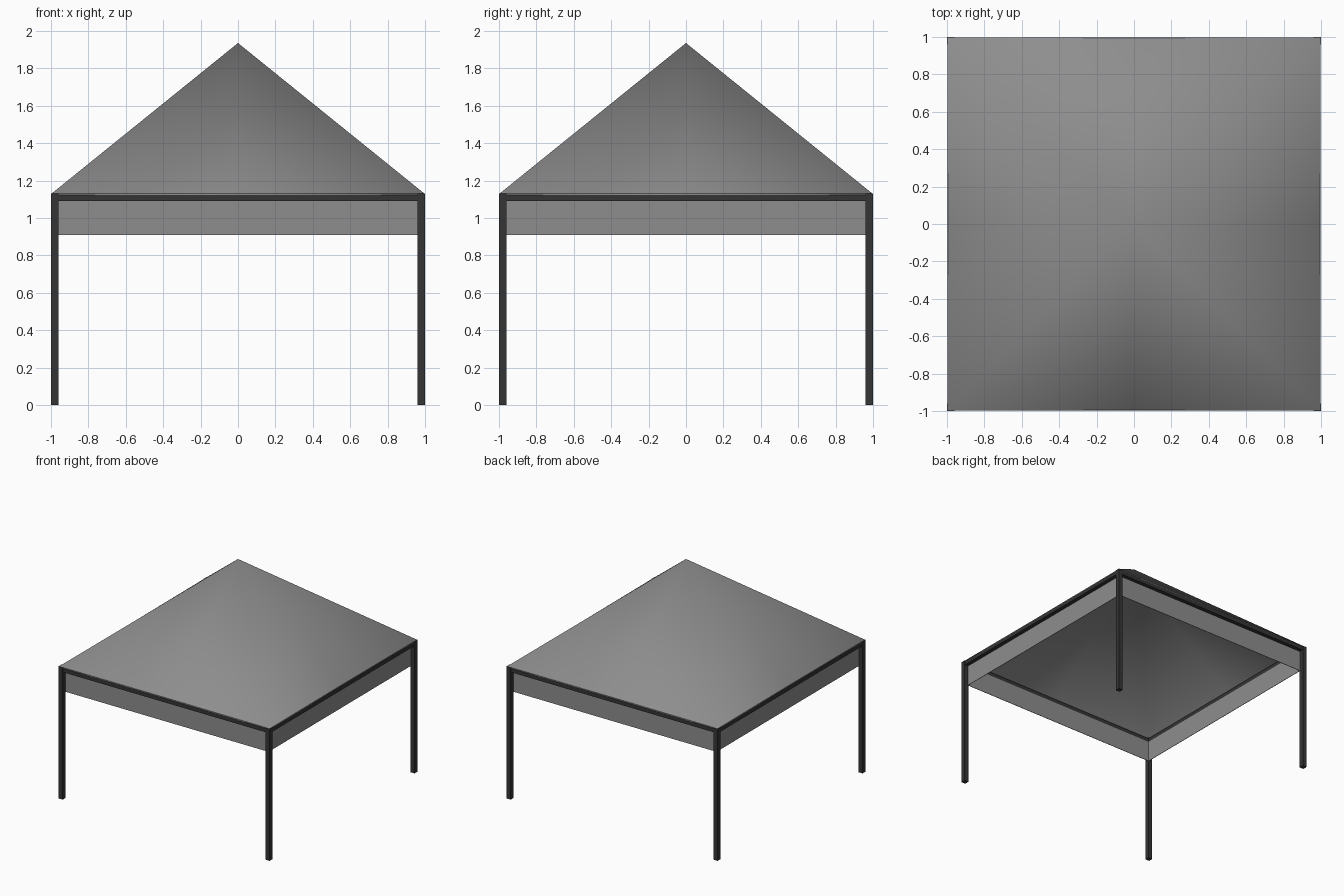
import bpy
import bmesh
from mathutils import Vector

if "Cube" in bpy.data.objects:
    bpy.data.objects.remove(bpy.data.objects["Cube"], do_unlink=True)

HALF = 1.0        # half width of the frame
TUBE = 0.04       # post and beam thickness
TOP = 1.13        # top of the posts
PEAK = 1.935


def make_material(name, value):
    mat = bpy.data.materials.new(name)
    mat.use_nodes = True
    color = (value, value, value, 1)
    mat.diffuse_color = color
    mat.node_tree.nodes["Principled BSDF"].inputs["Base Color"].default_value = color
    return mat


fabric = make_material("grey_fabric", 0.27)
metal = make_material("dark_metal", 0.035)


def finish(bm, name, mat):
    mesh = bpy.data.meshes.new(name)
    bm.to_mesh(mesh)
    bm.free()
    mesh.materials.append(mat)
    obj = bpy.data.objects.new(name, mesh)
    bpy.context.collection.objects.link(obj)
    return obj


def box(name, low, high, mat):
    low, high = Vector(low), Vector(high)
    bm = bmesh.new()
    bmesh.ops.create_cube(bm, size=1)
    bmesh.ops.scale(bm, vec=high - low, verts=bm.verts)
    bmesh.ops.translate(bm, vec=(low + high) / 2, verts=bm.verts)
    return finish(bm, name, mat)


# Corner posts
inner = HALF - TUBE
for depth, sy in (("front", -1), ("back", 1)):
    for side, sx in (("right", -1), ("left", 1)):
        x, y = sorted((sx * inner, sx * HALF)), sorted((sy * inner, sy * HALF))
        box(f"{depth}_{side}_post", (x[0], y[0], 0), (x[1], y[1], TOP), metal)

# Top beams and hanging valances, one pair per side
for turn, side in enumerate(("front", "left", "back", "right")):
    beam = box(f"{side}_beam", (-inner, -HALF + 0.002, 1.09),
               (inner, -inner, 1.122), metal)
    valance = box(f"{side}_valance", (-inner, -inner - 0.004, 0.91),
                  (inner, -inner, 1.09), fabric)
    for obj in (beam, valance):
        obj.rotation_euler.z = turn * 1.5707963

# Pitched fabric roof: eight panels to a peak, with a narrow eave lip
bm = bmesh.new()
edge, mid = 0.997, 0.994
plan = [(-edge, -edge), (0, -mid), (edge, -edge), (mid, 0),
        (edge, edge), (0, mid), (-edge, edge), (-mid, 0)]
rim = [bm.verts.new((x, y, TOP)) for x, y in plan]
lip = [bm.verts.new((x, y, TOP - 0.01)) for x, y in plan]
peak = bm.verts.new((0, 0, PEAK))
for i in range(len(plan)):
    j = (i + 1) % len(plan)
    bm.faces.new((rim[i], rim[j], peak))
    bm.faces.new((lip[i], lip[j], rim[j], rim[i]))
    bm.edges.get((rim[i], rim[j])).smooth = False
for face in bm.faces:
    face.smooth = True
finish(bm, "canopy_roof", fabric)
